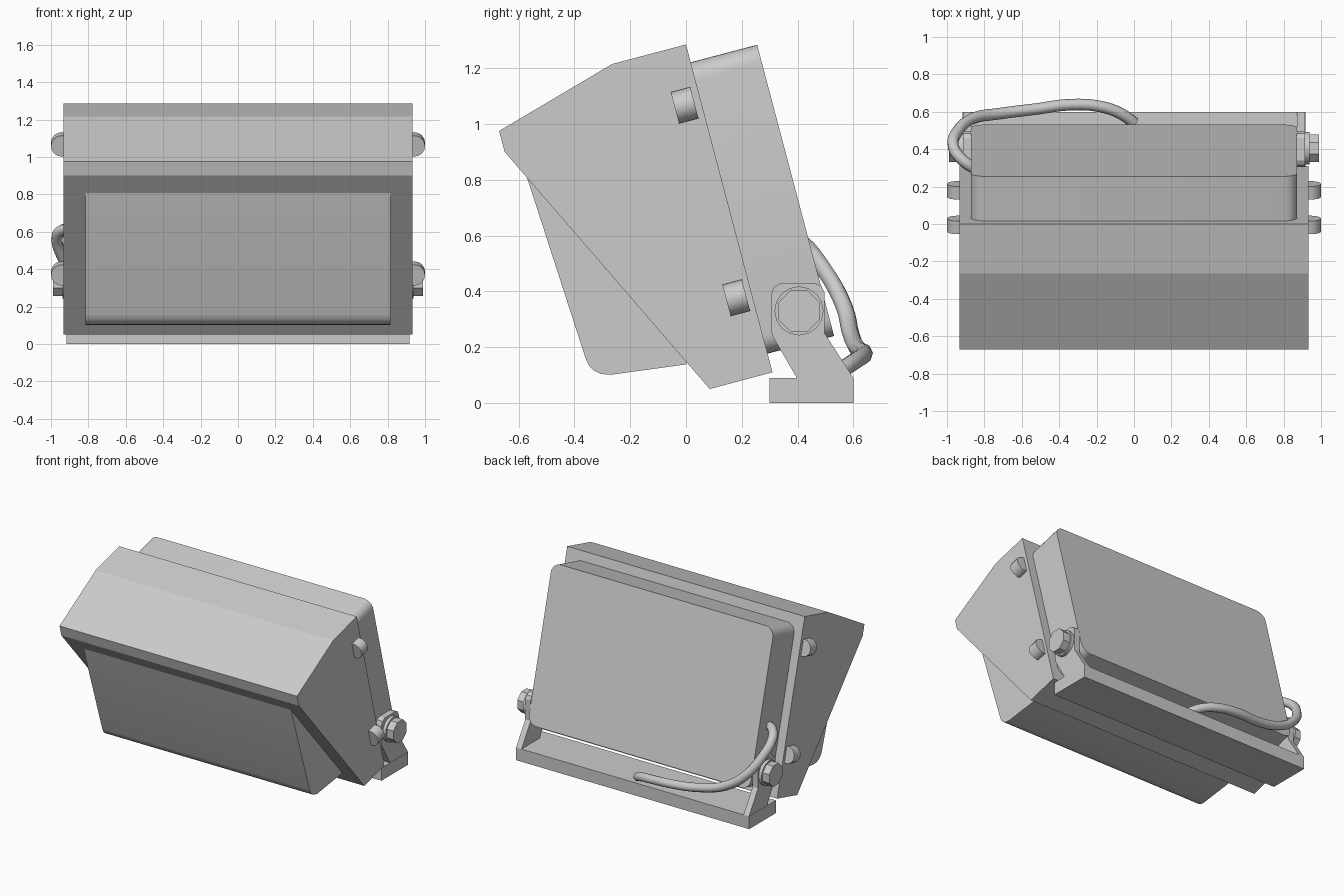
import bpy, bmesh, math
from mathutils import Vector

if "Cube" in bpy.data.objects:
    bpy.data.objects.remove(bpy.data.objects["Cube"])

TILT = math.radians(14.8)
N = Vector((0, math.cos(TILT), math.sin(TILT)))    # housing's backward direction
UP = Vector((0, -math.sin(TILT), math.cos(TILT)))  # along the tilted back plane
X, Y, Z = Vector((1, 0, 0)), Vector((0, 1, 0)), Vector((0, 0, 1))


def prism(name, pts, origin, u, v, extrude, smooth=False):
    """Extrude a 2D profile (axes u, v) along a vector."""
    bm = bmesh.new()
    face = bm.faces.new([bm.verts.new(origin + u * a + v * b) for a, b in pts])
    top = bmesh.ops.extrude_face_region(bm, geom=[face])["geom"]
    bmesh.ops.translate(bm, vec=extrude, verts=[e for e in top if isinstance(e, bmesh.types.BMVert)])
    if face.is_valid and len(bm.faces) < len(pts) + 2:
        bm.faces.new(face.verts)
    bmesh.ops.recalc_face_normals(bm, faces=bm.faces)
    mesh = bpy.data.meshes.new(name)
    bm.to_mesh(mesh)
    bm.free()
    ob = bpy.data.objects.new(name, mesh)
    bpy.context.collection.objects.link(ob)
    if smooth:
        bpy.ops.object.select_all(action='DESELECT')
        ob.select_set(True)
        bpy.context.view_layer.objects.active = ob
        bpy.ops.object.shade_smooth_by_angle(angle=math.radians(35))
    return ob


def side_prism(name, pts, x0, x1, smooth=False):
    """Side profile in (y, z), extruded across x."""
    return prism(name, pts, X * x0, Y, Z, X * (x1 - x0), smooth)


def ngon(n, r, phase=0.0):
    return [(r * math.cos(phase + 2 * math.pi * i / n), r * math.sin(phase + 2 * math.pi * i / n))
            for i in range(n)]


def rounded_rect(hw, hh, r, steps=6):
    pts = []
    for q, (sx, sy) in enumerate([(1, 1), (-1, 1), (-1, -1), (1, -1)]):
        for i in range(steps + 1):
            a = math.pi / 2 * (q + i / steps)
            pts.append((sx * (hw - r) + r * math.cos(a), sy * (hh - r) + r * math.sin(a)))
    return pts


# Main hood
side_prism("hood_housing", [(0, 1.285), (-0.265, 1.215), (-0.67, 0.975), (-0.65, 0.90),
                            (0.085, 0.05), (0.31, 0.11)], -0.933, 0.933)

# Glass lens bulging from the slanted underside
side_prism("lens", [(-0.57, 0.808), (-0.36, 0.16), (-0.348, 0.134), (-0.33, 0.116), (-0.305, 0.104),
                    (-0.27, 0.101), (0.0, 0.138), (0.02, 0.18), (-0.52, 0.80)], -0.815, 0.815, True)

# Rear box with rounded corners, reaching slightly into the hood
back_centre = Vector((0, 0.393, 0.762))
prism("rear_box", rounded_rect(0.872, 0.54, 0.065), back_centre - N * 0.26, X, UP, N * 0.26, True)

# Mounting bracket
side_prism("bracket_base", [(0.30, 0), (0.60, 0), (0.60, 0.09), (0.30, 0.09)], -0.917, 0.917)
arm = [(0.40, 0.085), (0.31, 0.24), (0.305, 0.26), (0.305, 0.39), (0.315, 0.415), (0.34, 0.43),
       (0.46, 0.43), (0.485, 0.42), (0.497, 0.395), (0.497, 0.25), (0.60, 0.09), (0.60, 0.05), (0.40, 0.05)]

for s, side in ((1, "right"), (-1, "left")):
    side_prism("bracket_arm_" + side, arm, s * 0.872, s * 0.915)
    # Pivot bolt: washer and head
    pivot = Vector((0, 0.405, 0.33))
    prism("washer_" + side, ngon(16, 0.088), pivot + X * s * 0.91, Y, Z, X * s * 0.028, True)
    prism("bolt_head_" + side, ngon(8, 0.08, math.pi / 8), pivot + X * s * 0.93, Y, Z, X * s * 0.06)
    # Hinge and latch lugs
    for label, y, z in (("upper", -0.005, 1.067), ("lower", 0.18, 0.377)):
        c = Vector((s * 0.942, y, z))
        prism("lug_%s_%s" % (label, side), ngon(16, 0.058), c - N * 0.036, X, UP, N * 0.072, True)

# Power cable looping from the rear box to the bracket
path = [(-0.84, 0.29, 0.60), (-0.915, 0.34, 0.615), (-0.965, 0.41, 0.58), (-0.94, 0.50, 0.47),
        (-0.86, 0.565, 0.35), (-0.72, 0.59, 0.25), (-0.52, 0.615, 0.195), (-0.34, 0.638, 0.18),
        (-0.18, 0.628, 0.165), (-0.07, 0.59, 0.14), (0.0, 0.54, 0.105)]
curve = bpy.data.curves.new("power_cable", 'CURVE')
curve.dimensions = '3D'
curve.bevel_depth = 0.031
curve.bevel_resolution = 2
curve.resolution_u = 4
curve.use_fill_caps = True
spline = curve.splines.new('BEZIER')
spline.bezier_points.add(len(path) - 1)
for p, co in zip(spline.bezier_points, path):
    p.co = co
    p.handle_left_type = p.handle_right_type = 'AUTO'
bpy.context.collection.objects.link(bpy.data.objects.new("power_cable", curve))
